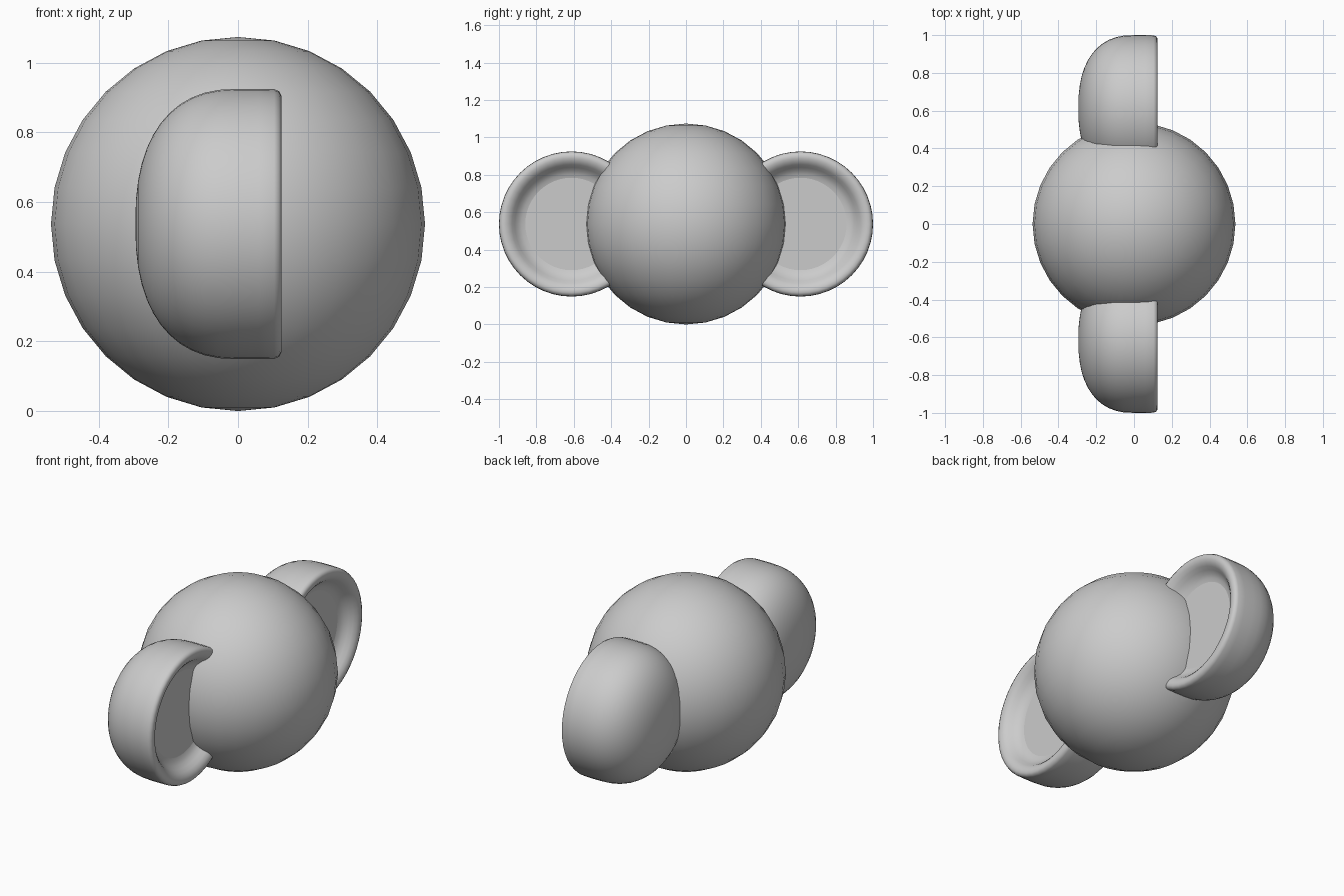
import bpy, bmesh
from math import pi, sin, cos
from mathutils import Matrix

if "Cube" in bpy.data.objects:
    bpy.data.objects.remove(bpy.data.objects["Cube"])

CZ = 0.537          # height of the shared centre line
EAR_Y = 0.612       # sideways offset of each ear


def smooth(obj, angle):
    bpy.ops.object.select_all(action='DESELECT')
    obj.select_set(True)
    bpy.context.view_layer.objects.active = obj
    bpy.ops.object.shade_smooth_by_angle(angle=angle)


# Head: smooth ball
bpy.ops.mesh.primitive_uv_sphere_add(segments=32, ring_count=16, radius=0.537,
                                     location=(0, 0, CZ))
head = bpy.context.object
head.name = "head"
smooth(head, pi / 4)


def ear_profile():
    """(x, radius) pairs from the back of the dome round the rim to the dish."""
    pts = []
    for i in range(13):                       # squarish dome
        t = pi / 2 * i / 12
        pts.append((-0.295 * cos(t) ** (2 / 2.4), 0.388 * sin(t) ** (2 / 2.4)))
    pts += [(0.06, 0.388), (0.104, 0.387), (0.118, 0.381), (0.125, 0.368),   # rim
            (0.124, 0.352), (0.118, 0.335), (0.104, 0.318), (0.085, 0.303),
            (0.068, 0.286), (0.056, 0.267), (0.05, 0.247), (0.05, 0.0)]      # dish
    return pts


def make_ear(name, side, steps=48):
    bm = bmesh.new()
    verts = [bm.verts.new((x, r, 0)) for x, r in ear_profile()]
    edges = [bm.edges.new(p) for p in zip(verts, verts[1:])]
    bmesh.ops.spin(bm, geom=verts + edges, cent=(0, 0, 0), axis=(1, 0, 0),
                   angle=2 * pi, steps=steps, use_duplicate=False)
    bmesh.ops.remove_doubles(bm, verts=bm.verts, dist=1e-4)
    bmesh.ops.recalc_face_normals(bm, faces=bm.faces)
    # crease where the curved lip meets the flat dish floor
    for e in bm.edges:
        if all(abs(v.co.x - 0.05) < 1e-4 and v.co.yz.length > 0.2 for v in e.verts):
            e.smooth = False
    for f in bm.faces:
        f.smooth = True
    bm.transform(Matrix.Translation((0, side * EAR_Y, CZ)))
    mesh = bpy.data.meshes.new(name)
    bm.to_mesh(mesh)
    bm.free()
    obj = bpy.data.objects.new(name, mesh)
    bpy.context.collection.objects.link(obj)
    return obj


# Ears: cupped discs facing +x on either side
for name, side in (("ear_near", -1), ("ear_far", 1)):
    make_ear(name, side)
